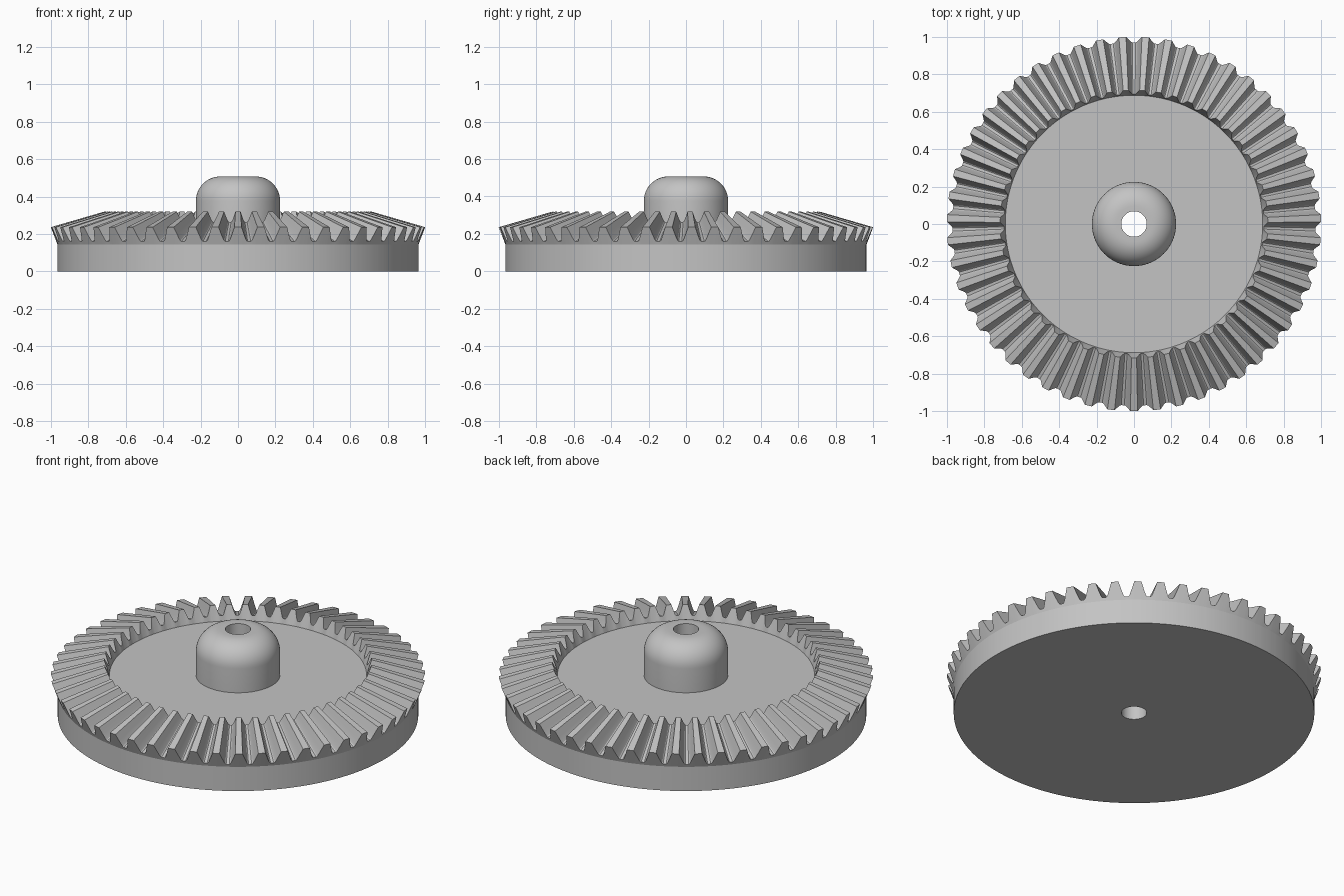
import bpy, bmesh, math

cube = bpy.data.objects.get("Cube")
if cube:
    bpy.data.objects.remove(cube, do_unlink=True)

TEETH = 51
PITCH = 2 * math.pi / TEETH
FLOOR = 0.235
RIM_R = 0.965
BORE_R = 0.068
HUB_R = 0.225
HUB_TOP = 0.507
FILLET = 0.13
APEX = 0.527      # height of the cone apex shared by tips and roots
INNER = 0.715     # inner tooth end as a scale about the apex

steel = bpy.data.materials.new("steel grey")
steel.use_nodes = True
grey = (0.55, 0.55, 0.55, 1)
steel.diffuse_color = grey
steel.node_tree.nodes["Principled BSDF"].inputs["Base Color"].default_value = grey


def loft(name, rings, closed):
    """Skin a list of equally sized point rings and shade the result."""
    bm = bmesh.new()
    rows = [[bm.verts.new(p) for p in ring] for ring in rings]
    pairs = list(zip(rows, rows[1:]))
    if closed:
        pairs.append((rows[-1], rows[0]))
    for a, b in pairs:
        for i in range(len(a)):
            j = (i + 1) % len(a)
            bm.faces.new((a[i], a[j], b[j], b[i]))
    mesh = bpy.data.meshes.new(name)
    bm.to_mesh(mesh)
    bm.free()
    mesh.materials.append(steel)
    obj = bpy.data.objects.new(name, mesh)
    bpy.context.collection.objects.link(obj)
    bpy.ops.object.select_all(action="DESELECT")
    obj.select_set(True)
    bpy.context.view_layer.objects.active = obj
    bpy.ops.object.shade_smooth_by_angle(angle=math.radians(18))
    return obj


def polar(r, angle, z):
    return (r * math.cos(angle), r * math.sin(angle), z)


def circle(r, z, angles):
    return [polar(r, a, z) for a in angles]


# One tooth: (fraction of pitch, fraction of height), mirrored about its centre
half = [(0.43, 0), (0.385, 0.05), (0.345, 0.17), (0.265, 0.5), (0.2, 0.8), (0.155, 1)]
tooth = [(-f, t) for f, t in half] + [(f, t) for f, t in reversed(half)]
columns = [(-math.pi / 2 + (n + f) * PITCH, t) for n in range(TEETH) for f, t in tooth]
angles = [a for a, t in columns]


def tooth_ring(scale):
    """Tooth outline on the back cone, shrunk towards the apex."""
    ring = []
    for a, t in columns:
        r = 0.971 + 0.03 * t
        z = 0.16 + 0.076 * t
        ring.append(polar(r * scale, a, APEX + (z - APEX) * scale))
    return ring


# Disc with the ring of tapered teeth
loft("toothed_disc", [
    circle(BORE_R, 0, angles),
    circle(RIM_R, 0, angles),
    circle(RIM_R, 0.143, angles),
    tooth_ring(1),
    tooth_ring(INNER),
    circle(0.688, FLOOR, angles),
    circle(BORE_R, FLOOR, angles),
], closed=True)

# Rounded hub with the shaft bore
hub_angles = [2 * math.pi * i / 96 for i in range(96)]
steps = 12
profile = [(HUB_R, FLOOR)]
for i in range(steps + 1):
    a = math.pi / 2 * i / steps
    profile.append((HUB_R - FILLET + FILLET * math.cos(a),
                    HUB_TOP - FILLET + FILLET * math.sin(a)))
profile += [(BORE_R, HUB_TOP), (BORE_R, FLOOR)]
loft("hub", [circle(r, z, hub_angles) for r, z in profile], closed=False)
